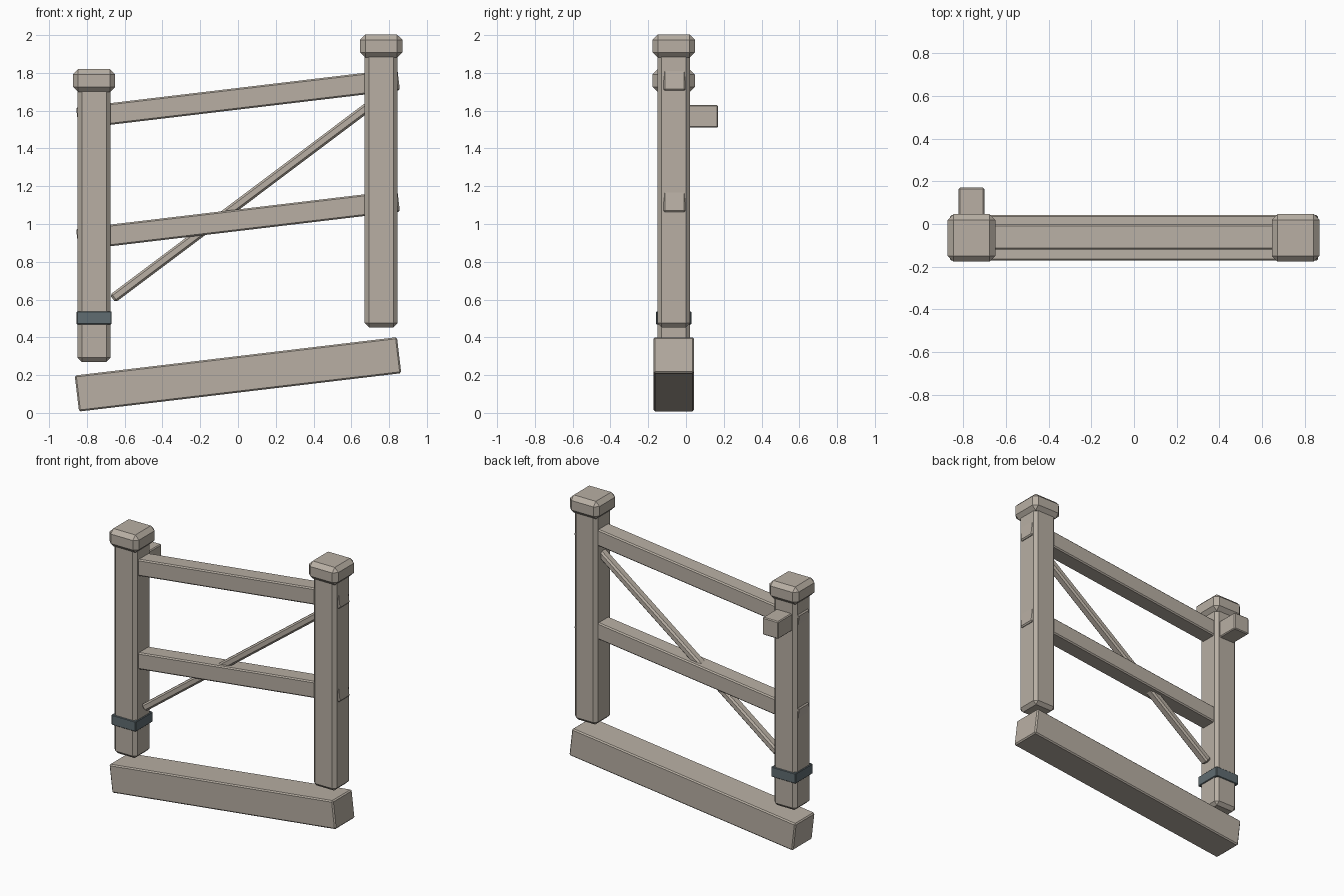
import bpy
import bmesh
from math import atan, radians
from mathutils import Matrix, Vector

cube = bpy.data.objects.get("Cube")
if cube:
    bpy.data.objects.remove(cube, do_unlink=True)


def material(name, rgb):
    mat = bpy.data.materials.new(name)
    mat.use_nodes = True
    mat.diffuse_color = (*rgb, 1)
    mat.node_tree.nodes["Principled BSDF"].inputs["Base Color"].default_value = (*rgb, 1)
    return mat


WOOD = material("weathered wood", (0.48, 0.43, 0.37))
IRON = material("dull iron", (0.115, 0.15, 0.165))
MID_Y = -0.065          # centre plane of the fence panel
SLOPE = atan(0.119)     # incline shared by the beam and rails


def block(name, centre, size, chamfer, mat=WOOD, tilt=0.0):
    """Chamfered box, tilted so that its +x end rises."""
    bm = bmesh.new()
    bmesh.ops.create_cube(bm, size=1)
    bmesh.ops.scale(bm, vec=size, verts=bm.verts)
    bmesh.ops.bevel(bm, geom=bm.edges[:], offset=chamfer, segments=1,
                    affect='EDGES', clamp_overlap=True)
    turn = Matrix.Rotation(-tilt, 4, 'Y')
    bmesh.ops.transform(bm, matrix=turn, verts=bm.verts)
    mesh = bpy.data.meshes.new(name)
    bm.to_mesh(mesh)
    bm.free()
    mesh.materials.append(mat)
    obj = bpy.data.objects.new(name, mesh)
    obj.location = Vector(centre)
    bpy.context.collection.objects.link(obj)
    return obj


# Sloping base beam
block("base_beam", (0, MID_Y, 0.204), (1.718, 0.214, 0.192), 0.008, tilt=SLOPE)

# Posts with chamfered caps
for side, x, foot in (("right", -0.762, 0.27), ("left", 0.758, 0.453)):
    block(side + "_post", (x, MID_Y, foot + 0.73), (0.174, 0.174, 1.46), 0.022)
    block(side + "_cap", (x, MID_Y, foot + 1.489), (0.224, 0.224, 0.122), 0.028)

# Two parallel rails, whose ends just pass through the posts
for name, z in (("upper_rail", 1.663), ("lower_rail", 1.02)):
    block(name, (0, MID_Y + 0.004, z), (1.713, 0.118, 0.114), 0.008, tilt=SLOPE)

# Thin diagonal brace
block("diagonal_brace", (0.02, MID_Y + 0.004, 1.118), (1.71, 0.06, 0.05), 0.011,
      tilt=radians(36.9))

# Iron band round the lower post
block("iron_band", (-0.762, MID_Y, 0.503), (0.186, 0.186, 0.07), 0.004, IRON)

# Stub of a beam on the back of the lower post
block("back_stub", (-0.762, 0.085, 1.57), (0.12, 0.17, 0.12), 0.006)
